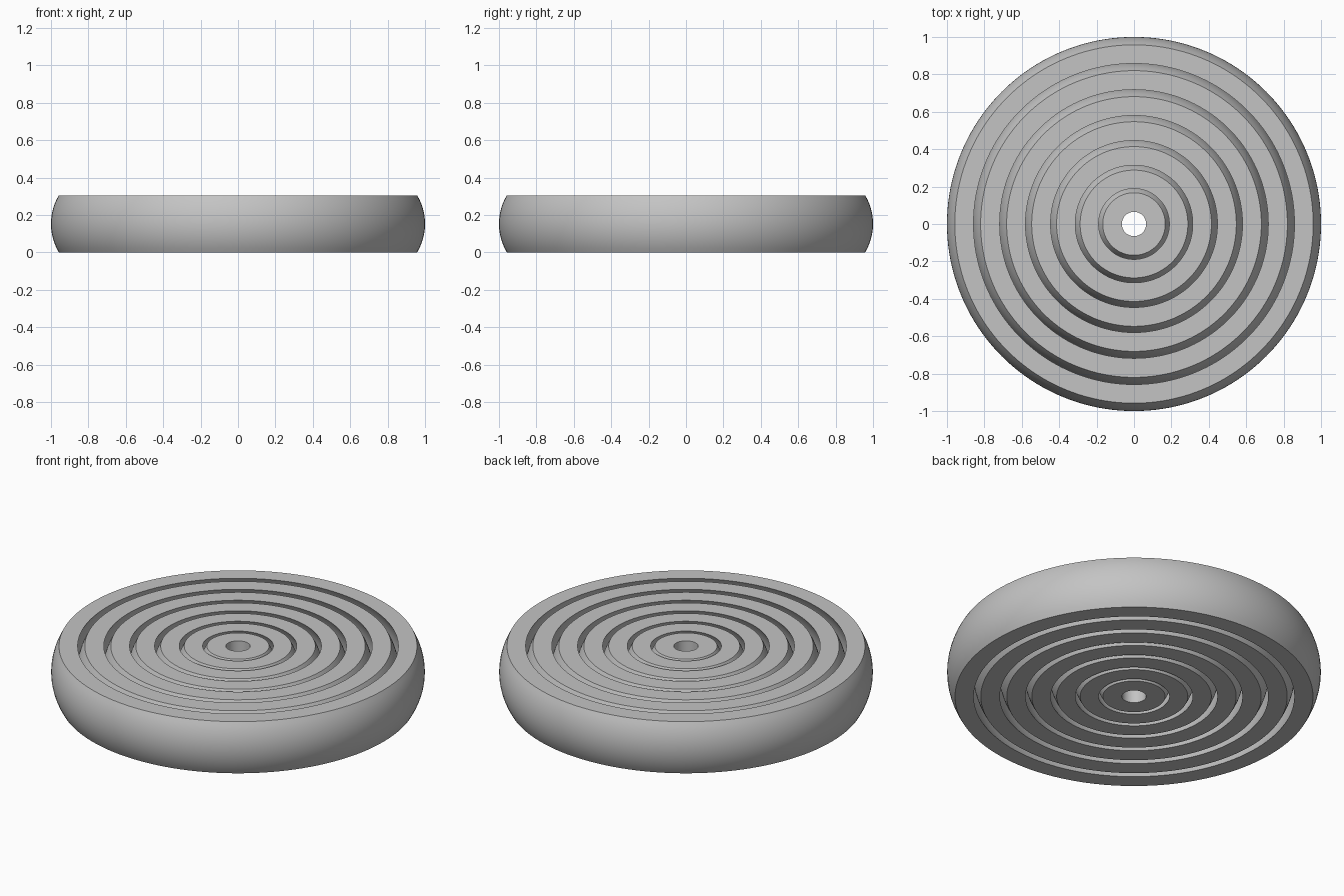
import bpy
import bmesh
import math

cube = bpy.data.objects.get("Cube")
if cube:
    bpy.data.objects.remove(cube, do_unlink=True)

HEIGHT = 0.305
BULGE = 0.042      # how far each curved wall swells at mid height
STEPS = 12         # points along a curved wall
SEGMENTS = 160

grey = bpy.data.materials.new("light grey")
grey.use_nodes = True
colour = (0.55, 0.55, 0.55, 1.0)
grey.diffuse_color = colour
grey.node_tree.nodes["Principled BSDF"].inputs["Base Color"].default_value = colour


def wall(rim_radius, bulge):
    """Circular-arc wall from bottom to top, swelling outwards by bulge."""
    half = HEIGHT / 2
    if bulge == 0:
        return [(rim_radius, 0), (rim_radius, HEIGHT)]
    arc = (half ** 2 + bulge ** 2) / (2 * bulge)
    sweep = math.asin(half / arc)
    centre = rim_radius + bulge - arc
    points = []
    for i in range(STEPS + 1):
        a = sweep * (2 * i / STEPS - 1)
        points.append((centre + arc * math.cos(a), half + arc * math.sin(a)))
    return points


def make_ring(name, outer, inner, inner_bulge):
    """Revolve a closed cross-section round the vertical axis."""
    profile = wall(outer, BULGE) + wall(inner, inner_bulge)[::-1]
    bm = bmesh.new()
    verts = [bm.verts.new((r, 0, z)) for r, z in profile]
    edges = [bm.edges.new((verts[i - 1], verts[i])) for i in range(len(verts))]
    bmesh.ops.spin(bm, geom=verts + edges, cent=(0, 0, 0), axis=(0, 0, 1),
                   angle=math.tau, steps=SEGMENTS, use_duplicate=False)
    bmesh.ops.remove_doubles(bm, verts=bm.verts[:], dist=0.0001)
    bmesh.ops.recalc_face_normals(bm, faces=bm.faces[:])
    mesh = bpy.data.meshes.new(name)
    bm.to_mesh(mesh)
    bm.free()
    mesh.materials.append(grey)
    obj = bpy.data.objects.new(name, mesh)
    bpy.context.collection.objects.link(obj)
    bpy.ops.object.select_all(action="DESELECT")
    obj.select_set(True)
    bpy.context.view_layer.objects.active = obj
    bpy.ops.object.shade_smooth_by_angle(angle=math.radians(30))


# Nested loose rings: rim radii of the outer and inner walls
rings = [
    ("outer_ring", 0.958, 0.858),
    ("second_ring", 0.82, 0.718),
    ("third_ring", 0.681, 0.58),
    ("fourth_ring", 0.547, 0.446),
    ("fifth_ring", 0.414, 0.314),
    ("inner_ring", 0.288, 0.189),
]
for name, outer, inner in rings:
    make_ring(name, outer, inner, BULGE)

# Centre hub with a straight through hole
make_ring("hub", 0.167, 0.065, 0)
